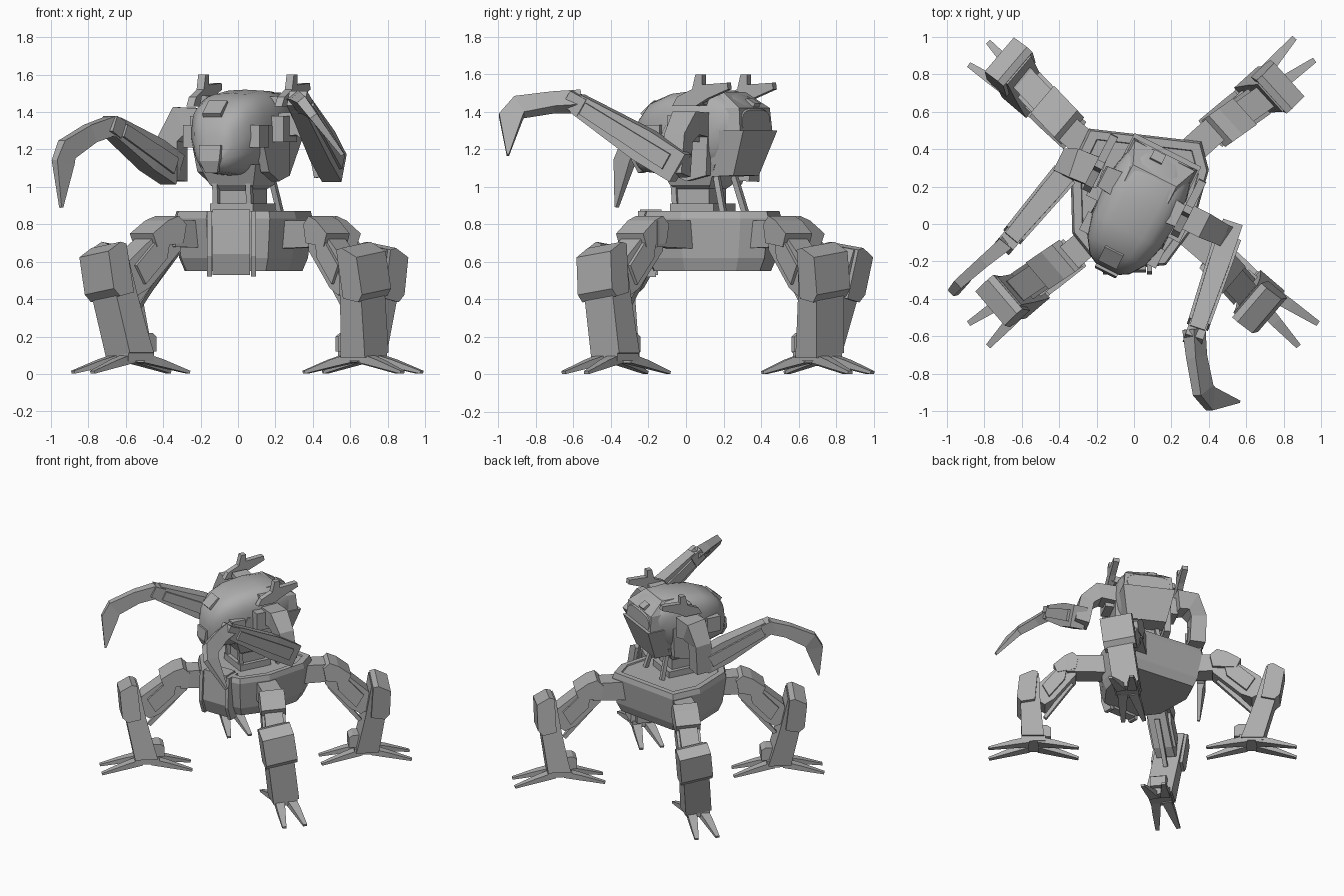
import bpy, bmesh, math
from mathutils import Vector, Matrix

cube = bpy.data.objects.get("Cube")
if cube:
    bpy.data.objects.remove(cube)

grey = bpy.data.materials.new("plain_grey")
grey.use_nodes = True
grey.diffuse_color = (0.42, 0.42, 0.42, 1)
grey.node_tree.nodes["Principled BSDF"].inputs["Base Color"].default_value = (0.42, 0.42, 0.42, 1)


def loft(name, rings, place=Matrix(), smooth=False):
    """Skin matching rings of points and cap both ends."""
    bm = bmesh.new()
    loops = [[bm.verts.new(place @ Vector(p)) for p in ring] for ring in rings]
    n = len(loops[0])
    for a, b in zip(loops, loops[1:]):
        for i in range(n):
            j = (i + 1) % n
            bm.faces.new((a[i], a[j], b[j], b[i]))
    bm.faces.new(loops[0])
    bm.faces.new(loops[-1])
    bmesh.ops.recalc_face_normals(bm, faces=bm.faces)
    mesh = bpy.data.meshes.new(name)
    bm.to_mesh(mesh)
    bm.free()
    mesh.materials.append(grey)
    obj = bpy.data.objects.new(name, mesh)
    bpy.context.collection.objects.link(obj)
    if smooth:
        bpy.ops.object.select_all(action='DESELECT')
        obj.select_set(True)
        bpy.context.view_layer.objects.active = obj
        bpy.ops.object.shade_smooth_by_angle(angle=math.radians(35))
    return obj


def prism(name, profile, half, place, shift=0):
    """Extrude a profile in (x, z) sideways along y."""
    return loft(name, [[(x, shift + s * half, z) for x, z in profile] for s in (-1, 1)], place)


def limb(name, path, up=(0, 0, 1), place=Matrix()):
    """Rectangular bar along path points (x, y, z, width, height)."""
    pts = [Vector(p[:3]) for p in path]
    rings = []
    for i, p in enumerate(path):
        t = pts[min(i + 1, len(pts) - 1)] - pts[max(i - 1, 0)]
        side = t.cross(Vector(up)).normalized()
        top = side.cross(t).normalized()
        rings.append([pts[i] + side * p[3] / 2 * a + top * p[4] / 2 * b
                      for a, b in ((-1, -1), (1, -1), (1, 1), (-1, 1))])
    return loft(name, rings, place)


def box(name, lo, hi, place=Matrix()):
    (a, b, c), (d, e, f) = lo, hi
    return loft(name, [[(a, b, z), (d, b, z), (d, e, z), (a, e, z)] for z in (c, f)], place)


# Hull that carries the legs
outline = [(-.24, .51), (.36, .44), (.40, .29), (.31, -.03), (.17, -.22),
           (-.17, -.25), (-.33, -.05), (-.34, .30)]


def hull_ring(scale, z):
    return [(.03 + (x - .03) * scale, .13 + (y - .13) * scale, z) for x, y in outline]


loft("hull", [hull_ring(.85, .55), hull_ring(.93, .62), hull_ring(1, .83),
              hull_ring(.97, .87), hull_ring(.85, .87), hull_ring(.84, .86)])
sideways = Matrix.Rotation(math.radians(-90), 4, 'Z') @ Matrix.Translation((0, -.035, 0))
plate = [(.13, .88), (.245, .88), (.26, .64), (.22, .53), (.15, .53)]
prism("front_plate", plate, .10, sideways)
for s in (-1, 1):
    prism("front_plate_rail", [(x + .01, z - .01) for x, z in plate], .014, sideways, s * .118)

# Four legs: the shins lean sideways and each knee reaches out by its own amount
leg_centre = Matrix.Translation((.05, .16, 0))
for label, angle, reach in (("back_left", 42, -.045), ("back_right", 139.5, .045),
                            ("front_right", 220.5, -.01), ("front_left", -40.5, -.115)):
    m = leg_centre @ Matrix.Rotation(math.radians(angle), 4, 'Z')
    k, c = reach / .6, reach * 1.4
    shin = m @ Matrix(((1, 0, k, -.1 * k), (0, 1, -.125, .0125), (0, .14, 1, 0), (0, 0, 0, 1)))
    thigh = m @ Matrix(((1 + c, 0, 0, -.4 * c), (-.11, 1, 0, .044), (0, 0, 1, 0), (0, 0, 0, 1)))
    prism(label + "_hip", [(.26, .67), (.26, .82), (.57, .82), (.57, .68)], .075, m)
    prism(label + "_knee_cap", [(.50, .80), (.55, .845), (.62, .82), (.72, .75), (.69, .68), (.52, .70)], .095, thigh)
    prism(label + "_thigh", [(.52, .80), (.66, .76), (.86, .60), (.90, .48), (.80, .42), (.72, .46), (.52, .66)], .07, thigh)
    for s in (-1, 1):
        prism(label + "_thigh_plate", [(.60, .73), (.66, .74), (.82, .58), (.76, .48), (.62, .62)], .012, thigh, s * .078)
    limb(label + "_piston", [(.56, 0, .62, .04, .04), (.80, 0, .34, .03, .03)], place=thigh)
    prism(label + "_shin", [(.89, .68), (.97, .62), (.975, .40), (.91, .10), (.74, .10), (.77, .20), (.83, .42)], .098, shin)
    prism(label + "_shin_guard", [(.90, .68), (.94, .69), (1.03, .64), (1.01, .44), (.97, .40), (.87, .42)], .12, shin)
    prism(label + "_ankle", [(.69, .12), (.69, .20), (.72, .22), (.80, .22), (.80, .12)], .06, m)
    box(label + "_foot", (.73, -.085, .07), (.91, .085, .12), m)
    for d in (-1, 1):
        for s in (-1, 1):
            limb(label + "_toe", [(.82 + d * .04, s * .042, .085, .075, .05), (.82 + d * .16, s * .058, .057, .06, .04),
                                  (.82 + d * .338, s * .08, .009, .03, .016)], place=m)

# Turned upper body on its waist
body = Matrix.Translation((.02, .08, 0)) @ Matrix.Rotation(math.radians(-27), 4, 'Z')
box("waist_base", (-.13, -.12, .86), (.13, .14, .91), body)
box("waist_column", (-.10, -.09, .90), (.10, .10, 1.02), body)
loft("belly", [[(-a, -b, z), (a, -b, z), (a, b, z), (-a, b, z)]
               for a, b, z in ((.09, .09, .98), (.13, .12, 1.01), (.17, .17, 1.12))], body)
for s in (-1, 1):
    limb("waist_piston", [(s * .13, .20, .86, .03, .03), (s * .10, .14, 1.08, .03, .03)], (0, 1, 0), body)
    limb("waist_strut", [(s * .10, -.10, .90, .03, .03), (s * .10, -.11, 1.03, .03, .03)], (0, 1, 0), body)


def shell_ring(y, half, low, high, n=24):
    ring = []
    for i in range(n):
        c, s = math.cos(math.tau * i / n), math.sin(math.tau * i / n)
        w = half * math.copysign(abs(c) ** .6, c) * (1 if s > 0 else 1 + .3 * s)
        ring.append((w, y, (low + high) / 2 + (high - low) / 2 * math.copysign(abs(s) ** .6, s)))
    return ring


stations = [(-.36, .07, 1.10, 1.27), (-.33, .12, 1.08, 1.37), (-.25, .175, 1.07, 1.455), (-.13, .208, 1.06, 1.50),
            (.04, .222, 1.05, 1.52), (.17, .21, 1.07, 1.515), (.25, .19, 1.15, 1.48), (.33, .165, 1.26, 1.41)]
loft("body_shell", [shell_ring(*s) for s in stations], body, smooth=True)

# Face, back and flank armour
limb("snout", [(0, -.35, 1.22, .13, .05), (0, -.36, 1.14, .12, .05), (0, -.34, 1.08, .07, .04)], (0, -1, 0), body)
limb("front_hatch", [(-.01, -.33, 1.38, .11, .03), (-.01, -.25, 1.45, .11, .03)], place=body)
limb("back_hatch", [(-.03, .27, 1.465, .07, .02), (-.03, .32, 1.435, .07, .02)], place=body)
loft("back_block", [[(-.15, .04, 1.05), (.15, .04, 1.05), (.15, .27, 1.06), (-.15, .27, 1.06)],
                    [(-.20, .04, 1.30), (.20, .04, 1.30), (.20, .355, 1.30), (-.20, .355, 1.30)]], body)
loft("back_hood", [[(-.19, .10, 1.30), (.19, .10, 1.30), (.19, .33, 1.30), (-.19, .33, 1.30)],
                   [(-.18, .10, 1.42), (.18, .10, 1.42), (.18, .32, 1.42), (-.18, .32, 1.42)],
                   [(-.13, .10, 1.505), (.13, .10, 1.505), (.13, .20, 1.505), (-.13, .20, 1.505)]], body)
lengthwise = body @ Matrix.Rotation(math.radians(90), 4, 'Z')
for s in (-1, 1):
    prism("flank_plate", [(-.16, 1.22), (-.10, 1.33), (.15, 1.30), (.14, 1.06), (.02, 1.03), (-.10, 1.08)],
          .025, lengthwise, s * .19)
    box("cheek_block", (s * .19 - .04, -.24, 1.21), (s * .19 + .04, -.13, 1.33), body)
    box("shoulder_mount", (s * .22 - .06, -.06, 1.24), (s * .22 + .06, .10, 1.38), body)
    # Forked fins on the top edges
    prism("fin", [(-.04, 1.43), (-.01, 1.48), (.08, 1.52), (.10, 1.60), (.14, 1.60), (.14, 1.545),
                  (.29, 1.555), (.295, 1.52), (.17, 1.47), (.10, 1.43)], .022, lengthwise, .025 - s * .265)
    limb("fin_root", [(s * .15, .07, 1.45, .14, .06), (s * .25, .07, 1.47, .12, .04)], place=body)

# Arms: shoulder arch, forearm with plates, wrist and hooked claw
arms = {
    "left": dict(
        arch=[(.24, .06, 1.33, .13, .14), (.36, 0, 1.34, .13, .14), (.44, -.04, 1.26, .11, .12), (.48, -.05, 1.06, .11, .11)],
        elbow=(.515, -.03, 1.10), wrist=(.33, -.58, 1.445), up=(.78, 0, .62),
        claw=[(.32, -.56, 1.455), (.335, -.71, 1.45), (.37, -.89, 1.425), (.41, -.935, 1.37), (.56, -.95, 1.17)]),
    "right": dict(
        arch=[(-.18, .27, 1.34, .16, .16), (-.29, .31, 1.35, .16, .16), (-.35, .32, 1.25, .12, .13), (-.35, .31, 1.03, .12, .12)],
        elbow=(-.35, .29, 1.09), wrist=(-.67, -.09, 1.32), up=(.65, -.75, 0),
        claw=[(-.67, -.09, 1.33), (-.79, -.19, 1.285), (-.915, -.30, 1.20), (-.935, -.33, 1.13), (-.945, -.37, .89)]),
}
claw_size = [(.10, .08), (.10, .065), (.12, .055), (.125, .045), (.012, .02)]
for side, arm in arms.items():
    limb(side + "_shoulder", arm["arch"], (.45, .89, 0))
    e, w = Vector(arm["elbow"]), Vector(arm["wrist"])
    out = (w - e).cross(Vector((0, 0, 1))).normalized()
    limb(side + "_forearm", [(*e, .11, .17), (*e.lerp(w, .35), .11, .18), (*w, .085, .11)])
    for s in (-1, 1):
        a, b = e.lerp(w, .1) + out * s * .062, e.lerp(w, .92) + out * s * .05
        limb(side + "_forearm_plate", [(*a, .02, .09), (*b, .02, .07)])
    limb(side + "_wrist", [(*e.lerp(w, .93), .10, .10), (*e.lerp(w, 1.08), .10, .09)])
    limb(side + "_claw", [(*p, *s) for p, s in zip(arm["claw"], claw_size)], arm["up"])
